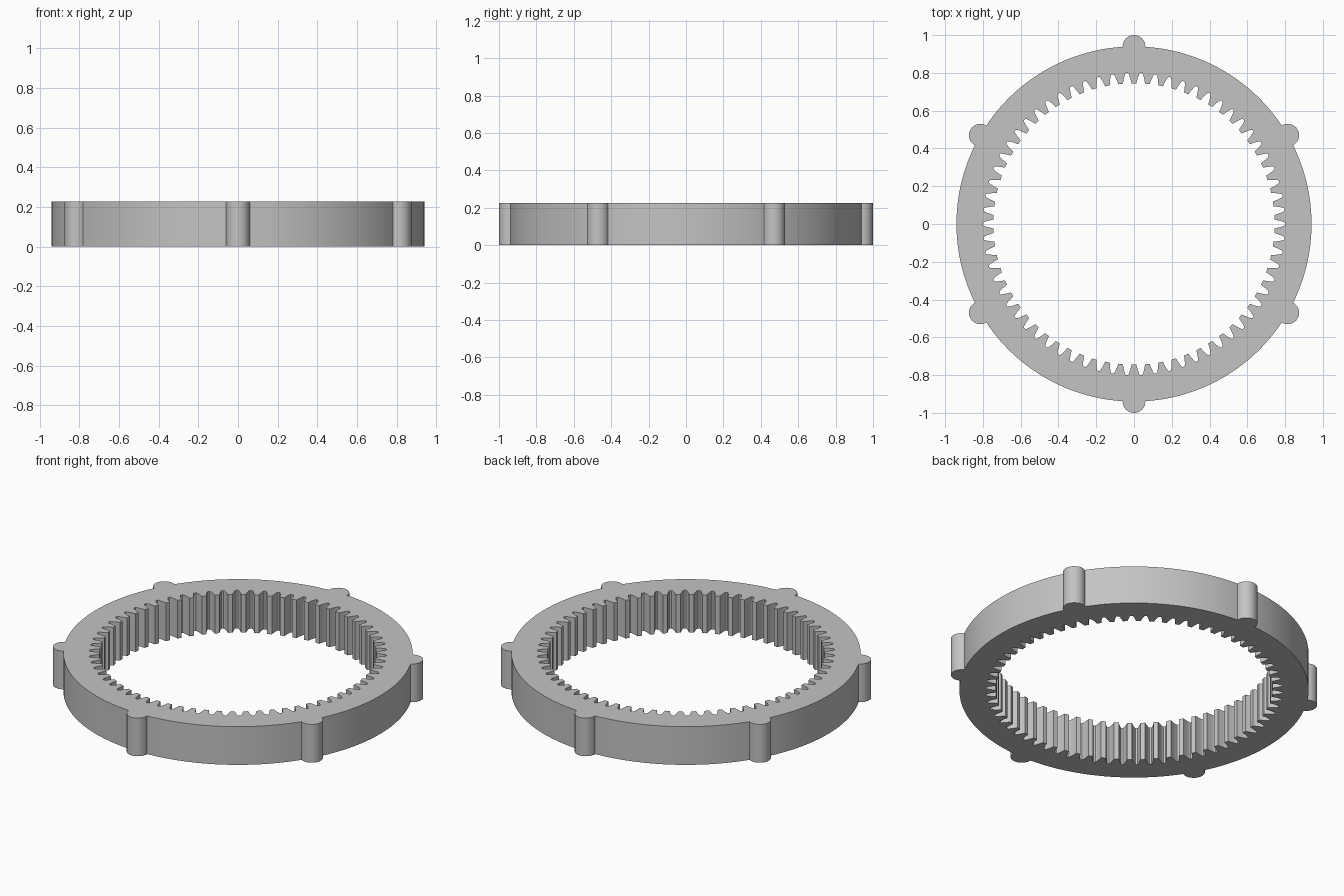
import bpy
import bmesh
from math import sin, cos, pi, asin, radians

cube = bpy.data.objects.get("Cube")
if cube:
    bpy.data.objects.remove(cube, do_unlink=True)

HEIGHT = 0.227
RING_R = 0.94
LUG_R = 0.06
LUGS = 6
TEETH = 66
ARC_STEPS = 24
LUG_STEPS = 16


def polar(radius, angle):
    return radius * cos(angle), radius * sin(angle)


def outer_outline():
    """Round rim with half-round lugs spaced evenly around it."""
    points = []
    sector = 2 * pi / LUGS
    half = 2 * asin(LUG_R / (2 * RING_R))   # angle where lug meets rim
    sweep = pi / 2 + half / 2
    for i in range(LUGS):
        mid = pi / 2 + i * sector
        cx, cy = polar(RING_R, mid)
        for s in range(LUG_STEPS + 1):
            dx, dy = polar(LUG_R, mid - sweep + 2 * sweep * s / LUG_STEPS)
            points.append((cx + dx, cy + dy))
        for s in range(1, ARC_STEPS):
            angle = mid + half + (sector - 2 * half) * s / ARC_STEPS
            points.append(polar(RING_R, angle))
    return points


def inner_outline():
    """Internal teeth: each gap is a mirrored flank (fraction of pitch, radius)."""
    flank = [(0.32, 0.745), (0.285, 0.757), (0.235, 0.771),
             (0.175, 0.785), (0.125, 0.795), (0.07, 0.80)]
    gap = [(-f, r) for f, r in flank] + [(f, r) for f, r in reversed(flank)]
    pitch = 2 * pi / TEETH
    return [polar(r, pi / 2 + (i + 0.5 + f) * pitch)
            for i in range(TEETH) for f, r in gap]


# Flat face between the two outlines, raised to full height
bm = bmesh.new()
edges = []
for outline in (outer_outline(), inner_outline()):
    verts = [bm.verts.new((x, y, 0)) for x, y in outline]
    edges += [bm.edges.new((verts[i - 1], v)) for i, v in enumerate(verts)]
bmesh.ops.triangle_fill(bm, edges=edges, use_beauty=True)
result = bmesh.ops.extrude_face_region(bm, geom=bm.faces[:])
top = [g for g in result["geom"] if isinstance(g, bmesh.types.BMVert)]
bmesh.ops.translate(bm, verts=top, vec=(0, 0, HEIGHT))
bmesh.ops.recalc_face_normals(bm, faces=bm.faces[:])

mesh = bpy.data.meshes.new("ring_gear")
bm.to_mesh(mesh)
bm.free()
ring = bpy.data.objects.new("ring_gear", mesh)
bpy.context.collection.objects.link(ring)

# Plain grey material
grey = bpy.data.materials.new("grey")
grey.use_nodes = True
colour = (0.55, 0.55, 0.55, 1)
grey.diffuse_color = colour
grey.node_tree.nodes["Principled BSDF"].inputs["Base Color"].default_value = colour
mesh.materials.append(grey)

# Smooth curved walls, crisp rims
bpy.ops.object.select_all(action="DESELECT")
ring.select_set(True)
bpy.context.view_layer.objects.active = ring
bpy.ops.object.shade_smooth_by_angle(angle=radians(30))
